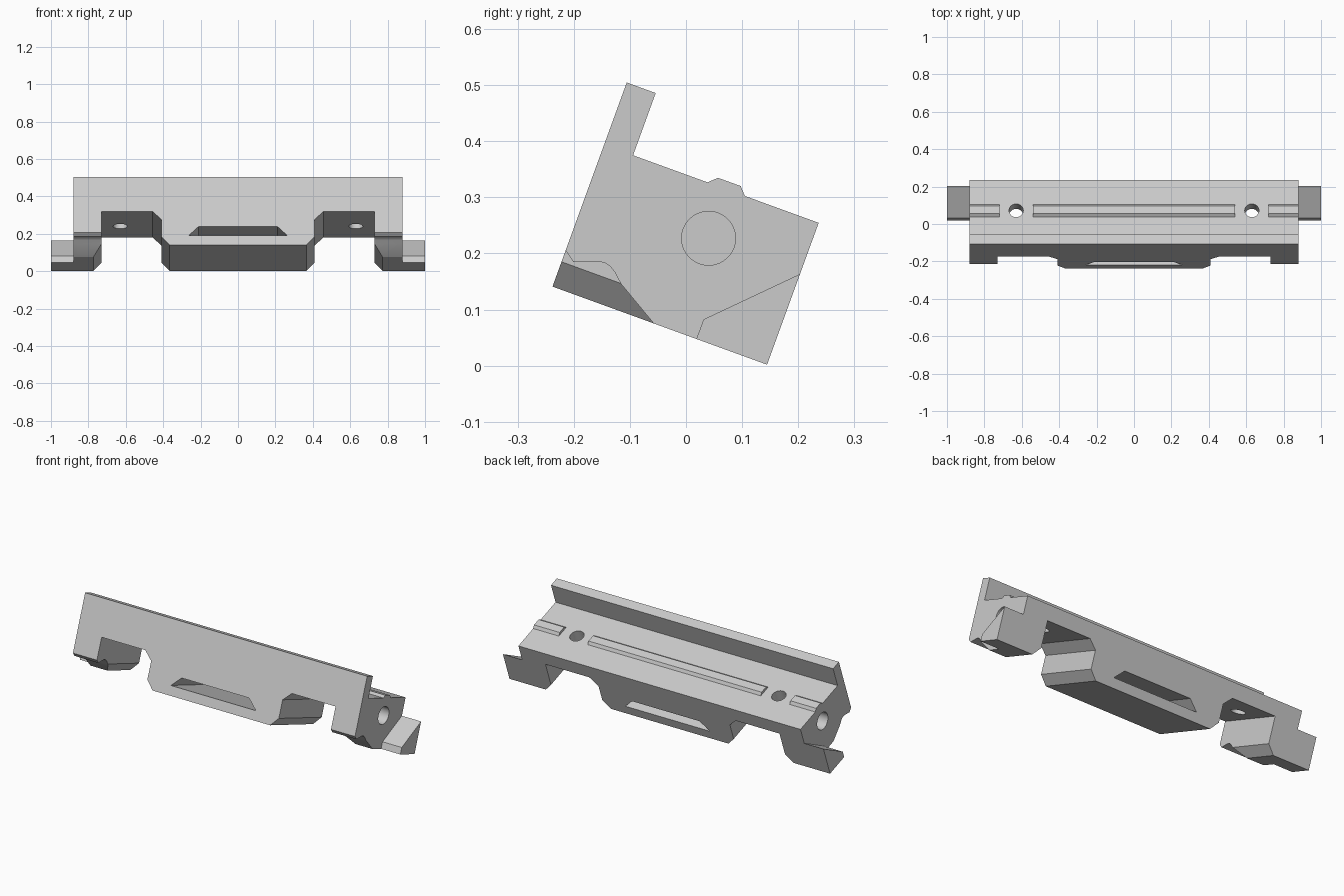
import bpy, bmesh, math
from mathutils import Matrix

if "Cube" in bpy.data.objects:
    bpy.data.objects.remove(bpy.data.objects["Cube"], do_unlink=True)

grey = bpy.data.materials.new("plain grey")
grey.use_nodes = True
colour = (0.6, 0.6, 0.6, 1)
grey.diffuse_color = colour
grey.node_tree.nodes["Principled BSDF"].inputs["Base Color"].default_value = colour

# Parts are built upright (x along, y depth, z height) and tilted at the end
WIDTH, DEPTH, DECK, LIP = 0.88, 0.407, 0.269, 0.387


def finish(name, bm):
    bmesh.ops.recalc_face_normals(bm, faces=bm.faces)
    mesh = bpy.data.meshes.new(name)
    bm.to_mesh(mesh)
    bm.free()
    mesh.materials.append(grey)
    obj = bpy.data.objects.new(name, mesh)
    bpy.context.collection.objects.link(obj)
    return obj


def extrude(name, points, start, end, axis="x"):
    """Extrude a closed profile along x (points are y, z) or y (points are x, z)."""
    bm = bmesh.new()
    place = (lambda p, t: (t, *p)) if axis == "x" else (lambda p, t: (p[0], t, p[1]))
    rings = [[bm.verts.new(place(p, t)) for p in points] for t in (start, end)]
    for ring in rings:
        bm.faces.new(ring)
    for i in range(len(points)):
        j = (i + 1) % len(points)
        bm.faces.new((rings[0][i], rings[0][j], rings[1][j], rings[1][i]))
    return finish(name, bm)


def cylinder(name, radius, length, centre, along_x=False):
    bm = bmesh.new()
    turn = Matrix.Rotation(math.pi / 2, 4, "Y") if along_x else Matrix()
    bmesh.ops.create_cone(bm, cap_ends=True, segments=48, radius1=radius, radius2=radius,
                          depth=length, matrix=Matrix.Translation(centre) @ turn)
    return finish(name, bm)


def combine(target, other, operation):
    other.hide_render = True
    mod = target.modifiers.new("combine", "BOOLEAN")
    mod.operation, mod.solver, mod.object = operation, "EXACT", other
    bpy.context.view_layer.objects.active = target
    bpy.ops.object.modifier_apply(modifier=mod.name)
    bpy.data.objects.remove(other, do_unlink=True)


# Main body with the tall front lip
body = extrude("mounting_rail_body", [(0, 0), (DEPTH, 0), (DEPTH, DECK), (0.055, DECK),
                                      (0.055, LIP), (0, LIP)], -WIDTH, WIDTH)

rail = [(0.196, 0.26), (0.196, DECK), (0.211, 0.283), (0.254, 0.283), (0.267, DECK), (0.267, 0.26)]
ear = [(0.273, 0), (DEPTH, 0), (DEPTH, 0.172), (0.273, 0.037)]
notch = [(0.325, -0.045), (0.41, 0.047), (0.41, 0.145), (0.457, 0.19),
         (0.73, 0.19), (0.73, 0.047), (0.815, -0.045)]
undercut = [(-0.05, 0.069), (0, 0.069), (0.02, 0.054), (0.062, 0.07), (0.073, 0.0715),
            (0.084, 0.069), (0.096, 0.062), (0.112, 0.047), (0.192, 0), (0.243, -0.03), (-0.05, -0.03)]

# Raised guide along the deck centre
combine(body, extrude("centre_guide", rail, -0.54, 0.54), "UNION")

for s in (-1, 1):
    # End ears and short guides
    combine(body, extrude("end_ear", ear, s * 0.82, s), "UNION")
    combine(body, extrude("end_guide", rail, s * 0.72, s * WIDTH), "UNION")
    # Notches between the centre block and the legs
    combine(body, extrude("notch", [(s * x, z) for x, z in notch], -0.1, 0.5, "y"), "DIFFERENCE")
    # Hooked undercut at the front of each leg
    combine(body, extrude("undercut", undercut, s * 0.6, s * 0.95), "DIFFERENCE")
    # Screw hole through the deck and blind hole in the end
    combine(body, cylinder("screw_hole", 0.038, 0.4, (s * 0.63, 0.232, 0.25)), "DIFFERENCE")
    combine(body, cylinder("end_hole", 0.048, 0.24, (s * WIDTH, 0.232, 0.176), True), "DIFFERENCE")

# Slot through the centre block
slot = [(-0.265, 0.052), (0.265, 0.052), (0.21, 0.105), (-0.21, 0.105)]
combine(body, extrude("slot", slot, -0.1, 0.5, "y"), "DIFFERENCE")

# Tilt the finished part back onto its rear edge
body.data.transform(Matrix.Translation((0, -0.238, 0.141)) @ Matrix.Rotation(math.radians(-20), 4, "X"))
body.select_set(True)
bpy.context.view_layer.objects.active = body
bpy.ops.object.shade_smooth_by_angle(angle=math.radians(20))
